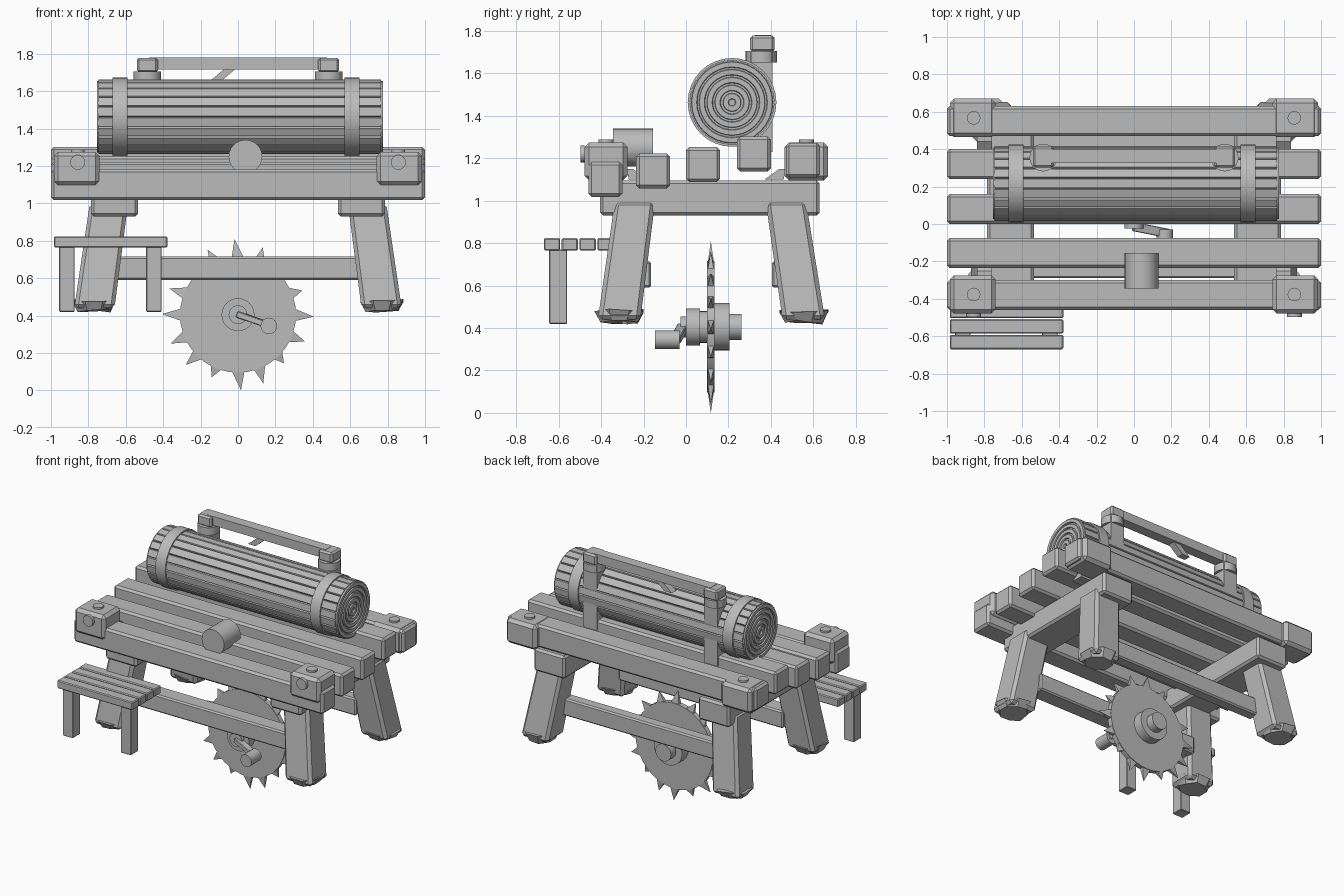
import bpy, bmesh, math, random
from mathutils import Vector, Matrix

random.seed(4)
if "Cube" in bpy.data.objects:
    bpy.data.objects.remove(bpy.data.objects["Cube"])

GREY = (0.5, 0.5, 0.5, 1)
mat = bpy.data.materials.new("plain grey")
mat.use_nodes = True
mat.diffuse_color = GREY
mat.node_tree.nodes["Principled BSDF"].inputs["Base Color"].default_value = GREY
SIDES = ((-1, "right"), (1, "left"))


def finish(name, bm, bevel=0, smooth=False):
    bmesh.ops.recalc_face_normals(bm, faces=bm.faces)
    me = bpy.data.meshes.new(name)
    bm.to_mesh(me)
    bm.free()
    me.materials.append(mat)
    ob = bpy.data.objects.new(name, me)
    bpy.context.collection.objects.link(ob)
    if bevel:
        mod = ob.modifiers.new("bevel", "BEVEL")
        mod.width = bevel
        mod.segments = 1
        mod.limit_method = "ANGLE"
    if smooth:
        bpy.ops.object.select_all(action="DESELECT")
        ob.select_set(True)
        bpy.context.view_layer.objects.active = ob
        bpy.ops.object.shade_smooth_by_angle(angle=math.radians(35))
    return ob


def box(name, x, y, z, bevel=0.0):
    """Block given by its extents on each axis."""
    bm = bmesh.new()
    bmesh.ops.create_cube(bm, size=1)
    for v in bm.verts:
        v.co = [(a + b) / 2 + c * abs(b - a) for (a, b), c in zip((x, y, z), v.co)]
    return finish(name, bm, bevel)


def aim(p, q):
    """Frame at the middle of p-q with z along it."""
    p, q = Vector(p), Vector(q)
    return Matrix.Translation((p + q) / 2) @ (q - p).to_track_quat("Z", "Y").to_matrix().to_4x4()


def rod(name, p, q, r, r2=None, n=24, smooth=True):
    bm = bmesh.new()
    bmesh.ops.create_cone(bm, cap_ends=True, segments=n, radius1=r,
                          radius2=r if r2 is None else r2,
                          depth=(Vector(q) - Vector(p)).length, matrix=aim(p, q))
    return finish(name, bm, smooth=smooth)


def strut(name, bottom, top, w, d, w2=None, d2=None, bevel=0.0):
    """Leaning post with level ends."""
    bm = bmesh.new()
    bmesh.ops.create_cube(bm, size=1)
    for v in bm.verts:
        up = v.co.z > 0
        c = top if up else bottom
        v.co = (c[0] + v.co.x * ((w2 or w) if up else w),
                c[1] + v.co.y * ((d2 or d) if up else d), c[2])
    return finish(name, bm, bevel)


# Table top: five long beams
for name, y, z in (("front_beam", -0.38, 1.10), ("front_plank", -0.155, 1.14),
                   ("middle_plank", 0.08, 1.17), ("back_plank", 0.32, 1.22),
                   ("back_beam", 0.55, 1.19)):
    box(name, (-1, 1), (y - 0.08, y + 0.08), (z - 0.082, z + 0.082), 0.015)

for s, side in SIDES:
    # Cross beams under the planks
    box(f"cross_beam_{side}", (s * 0.535, s * 0.785), (-0.405, 0.63), (0.93, 1.095), 0.015)

    # Corner blocks with bolts, then legs with feet
    for face, end, y0, y1, leg_top, leg_low in (
            (-1, "front", -0.478, -0.275, -0.24, -0.315),
            (1, "back", 0.465, 0.67, 0.47, 0.555)):
        box(f"corner_block_{end}_{side}", (s * 0.74, s * 0.985), (y0, y1), (1.095, 1.275), 0.022)
        mid = (y0 + y1) / 2
        outer = y0 if face < 0 else y1
        x = s * 0.857
        rod(f"top_bolt_{end}_{side}", (x, mid, 1.26), (x, mid, 1.288), 0.036, n=16)
        if face < 0:
            rod(f"side_bolt_{end}_{side}", (x, outer, 1.22), (x, outer - 0.02, 1.22), 0.04, n=16)
        inner = y1 if face < 0 else y0
        strut(f"corner_wedge_{end}_{side}", (s * 0.80, inner - face * 0.05, 1.10),
              (s * 0.80, inner - face * 0.01, 1.15), 0.08, 0.09, d2=0.03)

        strut(f"leg_{end}_{side}", (s * 0.768, leg_low, 0.44), (s * 0.69, leg_top, 1.0),
              0.215, 0.2, 0.205, 0.19, 0.02)
        bm = bmesh.new()
        bmesh.ops.create_cone(bm, cap_ends=True, segments=8, radius1=0.095, radius2=0.125,
                              depth=0.055, matrix=Matrix.Translation((s * 0.77, leg_low, 0.443))
                              @ Matrix.Rotation(math.pi / 8, 4, "Z"))
        for v in bm.verts:
            v.co.z += random.uniform(0, 0.022)
        finish(f"foot_{end}_{side}", bm)

# Long rails between the legs
box("front_rail", (-0.66, 0.66), (-0.29, -0.165), (0.59, 0.715), 0.01)
box("back_rail", (-0.66, 0.66), (0.405, 0.49), (0.59, 0.715), 0.01)

# Loose peg on the table top
rod("round_peg", (0.04, -0.345, 1.25), (0.04, -0.155, 1.25), 0.09)

# Side bench
for i in range(4):
    y = -0.67 + i * 0.084
    box(f"bench_slat_{i + 1}", (-0.985, -0.378), (y, y + 0.077), (0.765, 0.823), 0.006)
for s, x in (("outer", -0.915), ("inner", -0.45)):
    box(f"bench_leg_{s}", (x - 0.041, x + 0.041), (-0.645, -0.56), (0.42, 0.77), 0.004)

# Log: staves separated by shallow grooves
LY, LZ, R, STAVES = 0.217, 1.463, 0.2, 22
bm = bmesh.new()
loop = []
for i in range(STAVES):
    for part, r in ((0, R - 0.012), (0.09, R), (0.91, R)):
        a = (i + part) * math.tau / STAVES
        loop.append(bm.verts.new((-0.745, LY + r * math.cos(a), LZ + r * math.sin(a))))
cap = bm.faces.new(loop)
ext = bmesh.ops.extrude_face_region(bm, geom=[cap])
bmesh.ops.translate(bm, vec=(1.51, 0, 0),
                    verts=[e for e in ext["geom"] if isinstance(e, bmesh.types.BMVert)])
finish("log", bm)

# Growth rings on the log ends
for s, side in SIDES:
    x = 0.762 if s > 0 else -0.742
    bm = bmesh.new()
    pts = []
    for r in (0.193, 0.157, 0.12, 0.083, 0.044):
        pts += [(x, r), (x + s * 0.013, r - 0.003), (x + s * 0.013, r - 0.026), (x, r - 0.03)]
    pts.append((x, 0))
    vs = [bm.verts.new((px, LY, LZ + r)) for px, r in pts]
    es = [bm.edges.new(p) for p in zip(vs, vs[1:])]
    bmesh.ops.spin(bm, geom=vs + es, cent=(0, LY, LZ), axis=(1, 0, 0),
                   angle=math.tau, steps=32, use_duplicate=False)
    bmesh.ops.remove_doubles(bm, verts=bm.verts, dist=0.0005)
    finish(f"log_rings_{side}", bm)

    # Bands round the log
    x = 0.61 if s > 0 else -0.63
    rod(f"log_band_{side}", (x - 0.04, LY, LZ), (x + 0.04, LY, LZ), 0.209, n=32)

    # Handle posts behind the log
    x = s * 0.485
    box(f"handle_post_{side}", (x - 0.055, x + 0.055), (0.305, 0.408), (1.23, 1.70))
    rod(f"post_collar_{side}", (x, 0.355, 1.65), (x, 0.355, 1.705), 0.074)
    box(f"post_head_{side}", (x - 0.056, x + 0.056), (0.302, 0.418), (1.70, 1.778), 0.012)

# Handle bar with its short brace
box("handle_bar", (-0.475, 0.475), (0.325, 0.40), (1.715, 1.78))
strut("handle_brace", (-0.125, 0.36, 1.65), (-0.03, 0.36, 1.73), 0.06, 0.05)

# Saw wheel: disc and spiky teeth
SY, SZ = 0.117, 0.405
rod("saw_disc", (0, SY - 0.018, SZ), (0, SY + 0.018, SZ), 0.31, n=40)
bm = bmesh.new()
TEETH = 16
for i in range(TEETH):
    a = i * math.tau / TEETH - math.pi / 2
    length = 0.405 if i % 4 == 0 else random.uniform(0.355, 0.395)
    lean = a + (random.uniform(-0.05, 0.05) if i else 0.04)
    p = Vector((0.295 * math.cos(a), SY, SZ + 0.295 * math.sin(a)))
    tip = Vector((length * math.cos(lean), SY, SZ + length * math.sin(lean)))
    side = Vector((-math.sin(a), 0, math.cos(a))) * 0.036
    thick = Vector((0, 0.016, 0))
    base = [bm.verts.new(p + side * u + thick * w) for u, w in ((-1, -1), (1, -1), (1, 1), (-1, 1))]
    top = bm.verts.new(tip)
    bm.faces.new(base)
    for j in range(4):
        bm.faces.new((base[j], base[(j + 1) % 4], top))
finish("saw_teeth", bm)

# Hubs on the saw axle
for name, y0, y1, r in (("back_hub", 0.13, 0.205, 0.112), ("axle_end", 0.2, 0.262, 0.062),
                        ("front_spacer", 0.055, 0.105, 0.075), ("front_hub", 0.0, 0.065, 0.088),
                        ("crank_pin", -0.025, 0.01, 0.05)):
    rod(name, (0, y0, SZ), (0, y1, SZ), r)

# Crank arm and grip
arm = box("crank_arm", (-0.025, 0.025), (-0.017, 0.017), (-0.1, 0.1), 0.004)
arm.matrix_world = aim((-0.01, -0.012, 0.41), (0.19, -0.052, 0.34))
rod("crank_grip", (0.165, -0.145, 0.345), (0.165, -0.03, 0.345), 0.044)
